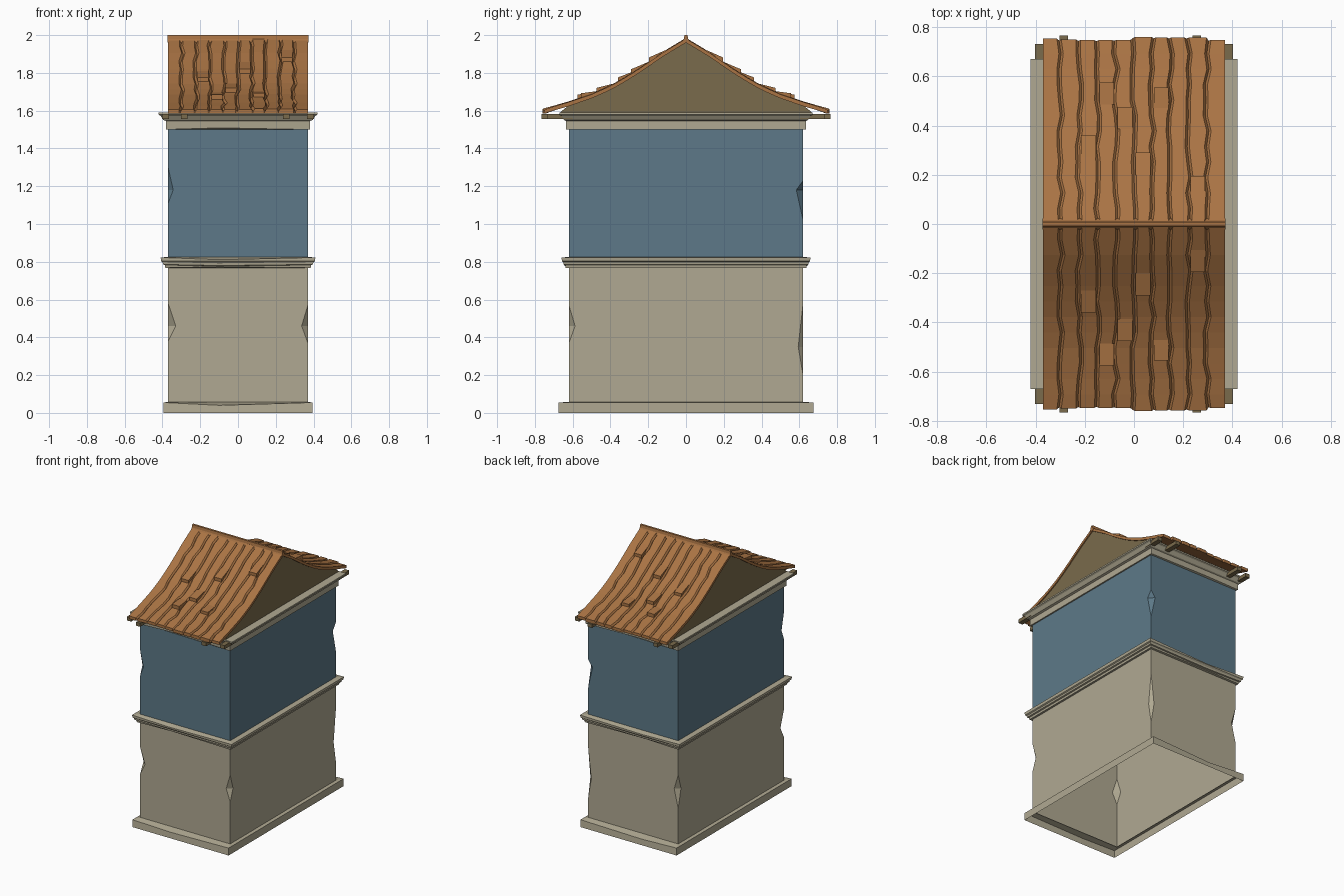
import bpy, bmesh, random

if "Cube" in bpy.data.objects:
    bpy.data.objects.remove(bpy.data.objects["Cube"])

random.seed(4)


def material(name, rgb):
    m = bpy.data.materials.new(name)
    lin = [(c / 255 / 12.92) if c < 10 else ((c / 255 + 0.055) / 1.055) ** 2.4 for c in rgb]
    m.diffuse_color = (*lin, 1)
    m.use_nodes = True
    m.node_tree.nodes["Principled BSDF"].inputs["Base Color"].default_value = m.diffuse_color
    return m


STONE = material("beige_stone", (176, 169, 146))
BLUE = material("blue_plaster", (93, 121, 136))
ROOF = material("brown_roof", (170, 116, 68))
WOOD = material("olive_wood", (122, 107, 76))


def build(name, verts, faces, mat):
    bm = bmesh.new()
    vs = [bm.verts.new(v) for v in verts]
    for f in faces:
        bm.faces.new([vs[i] for i in f])
    bmesh.ops.recalc_face_normals(bm, faces=bm.faces)
    me = bpy.data.meshes.new(name)
    bm.to_mesh(me)
    bm.free()
    me.materials.append(mat)
    ob = bpy.data.objects.new(name, me)
    bpy.context.collection.objects.link(ob)
    return ob


def moulding(name, rings, mat, cap=False):
    """Loft of rectangles (half x, half y, z, sag); sag moves the front/back edge middles."""
    verts, faces = [], []
    for hx, hy, z, sag in rings:
        m = hy - abs(sag) * 0.6
        verts += [(-hx, -hy, z), (-0.1, -m, z + sag), (hx, -hy, z),
                  (hx, hy, z), (-0.1, m, z + sag), (-hx, hy, z)]
    for r in range(len(rings) - 1):
        for i in range(6):
            j = (i + 1) % 6
            faces.append((r * 6 + i, r * 6 + j, r * 6 + 6 + j, r * 6 + 6 + i))
    if cap:
        faces.append(range(len(verts) - 6, len(verts)))
    return build(name, verts, faces, mat)


CORNERS = [(-1, -1), (1, -1), (1, 1), (-1, 1)]
HX, HY = 0.37, 0.62


def wall(name, z0, z1, chips, mat):
    """Four-sided shell with chipped corners: corner -> (low, middle, high, depth)."""
    verts, faces, ids = [], [], {}

    def v(key, p):
        if key not in ids:
            ids[key] = len(verts)
            verts.append(p)
        return ids[key]

    def column(c, side):
        x, y = CORNERS[c][0] * HX, CORNERS[c][1] * HY
        out = [v((c, "bottom"), (x, y, z0))]
        if c in chips:
            lo, mid, hi, d = chips[c]
            if side % 2 == 0:
                p = (x - CORNERS[c][0] * d, y, mid)
            else:
                p = (x, y - CORNERS[c][1] * d, mid)
            out += [v((c, "lo"), (x, y, lo)), v((c, side % 2), p), v((c, "hi"), (x, y, hi))]
        return out + [v((c, "top"), (x, y, z1))]

    for s in range(4):
        faces.append(column((s + 1) % 4, s) + column(s, s)[::-1])
    for c in chips:
        for end in ("lo", "hi"):
            faces.append((ids[(c, end)], ids[(c, 0)], ids[(c, 1)]))
    return build(name, verts, faces, mat)


def prism(name, section, x0, x1, mat):
    """Closed (y, z) outline extruded along x."""
    n = len(section)
    verts = [(x, y, z) for x in (x0, x1) for y, z in section]
    faces = [range(n), range(n, 2 * n)]
    faces += [(i, (i + 1) % n, n + (i + 1) % n, n + i) for i in range(n)]
    return build(name, verts, faces, mat)


# Plinth, walls and mouldings
moulding("plinth", [(.395, .675, 0, 0), (.395, .675, .055, -.015), (HX, HY, .058, 0)], STONE)
wall("lower_wall", .05, .79, {0: (.38, .46, .58, .04), 1: (.37, .46, .57, .033),
                              2: (.20, .35, .58, .026), 3: (.32, .46, .57, .033)}, STONE)
moulding("middle_band", [(HX, HY, .768, 0), (.385, .637, .768, .006), (.387, .639, .783, -.006),
                         (.397, .648, .786, -.006), (.399, .65, .798, -.006), (.407, .656, .803, 0),
                         (.41, .66, .823, -.012), (HX, HY, .825, 0)], STONE)
wall("upper_wall", .79, 1.52, {0: (1.11, 1.18, 1.30, .027), 2: (1.02, 1.18, 1.23, .036)}, BLUE)
moulding("cornice", [(HX, HY, 1.5, 0), (.38, .635, 1.5, .009), (.38, .635, 1.545, 0),
                     (.395, .645, 1.55, 0), (.41, .66, 1.573, 0), (.42, .67, 1.579, 0),
                     (.42, .67, 1.59, 0)], STONE, cap=True)

# Curved roof outline, ridge to eave
PROFILE = [(0, 1.98), (.12, 1.908), (.24, 1.825), (.36, 1.75), (.48, 1.692), (.62, 1.644), (.755, 1.605)]


def roof_z(y):
    for (ya, za), (yb, zb) in zip(PROFILE, PROFILE[1:]):
        if y <= yb or yb == PROFILE[-1][0]:
            return za + (zb - za) * (y - ya) / (yb - ya)


# Gable infill
half = [(y, z - .015) for y, z in PROFILE[:-1]] + [(.67, 1.588)]
prism("gable", half + [(-y, z) for y, z in half[:0:-1]], -.362, .362, WOOD)

# Roof slopes: ten wavy planks parted by grooves
PLANKS, PITCH = 10, .074
ROWS = [.755 * i / 12 for i in range(13)]
lift = [random.uniform(0, .006) for _ in range(PLANKS)]
reach = [random.uniform(-.010, .006) for _ in range(PLANKS)]
grid = []
for r, y in enumerate(ROWS):
    row = [(-.37, lift[0], reach[0])]
    for b in range(1, PLANKS):
        x = -.37 + b * PITCH + random.uniform(-.009, .009)
        row += [(x - .009, lift[b - 1], reach[b - 1]), (x, -.010, reach[b] - .004), (x + .009, lift[b], reach[b])]
    row.append((.37, lift[-1], reach[-1]))
    last = r == len(ROWS) - 1
    grid.append([(x, y + (e if last else 0), roof_z(y) + dz) for x, dz, e in row])
nc, nr = len(grid[0]), len(ROWS)
for side, sgn in (("front", -1), ("back", 1)):
    verts = [(x, sgn * y, z) for row in grid for x, y, z in row]
    verts += [(x, sgn * y, roof_z(ROWS[r]) - .02) for r, row in enumerate(grid) for x, y, z in row]
    n, faces = nc * nr, []
    for r in range(nr - 1):
        for c in range(nc - 1):
            a = r * nc + c
            faces.append((a, a + 1, a + nc + 1, a + nc))
            faces.append((n + a, n + a + nc, n + a + nc + 1, n + a + 1))
        for c in (0, nc - 1):
            a = r * nc + c
            faces.append((a, a + nc, n + a + nc, n + a))
    for r in (0, nr - 1):
        for c in range(nc - 1):
            a = r * nc + c
            faces.append((a, a + 1, n + a + 1, n + a))
    build(side + "_roof_slope", verts, faces, ROOF)

    # Lifted plank ends
    for k, y in ((3, .575), (4, .475), (5, .29), (8, .195), (2, .36), (6, .555)):
        x, yi = -.37 + (k + .5) * PITCH, y - .09
        section = [(sgn * y, roof_z(y) - .008), (sgn * y, roof_z(y) + .026),
                   (sgn * yi, roof_z(yi) + .005), (sgn * yi, roof_z(yi) - .008)]
        prism(side + "_lifted_plank", section, x - .03, x + .03, ROOF)

    # Rafter ends under the eaves
    for x, w, y in ((-.384, .036, .732), (-.285, .034, .765), (.255, .036, .765), (.384, .036, .732)):
        section = [(sgn * .6, 1.556), (sgn * y, 1.556), (sgn * y, 1.583), (sgn * .6, 1.583)]
        prism(side + "_rafter", section, x - w / 2, x + w / 2, WOOD)

# Ridge board
prism("ridge_board", [(-.022, 1.962), (-.011, 1.98), (-.008, 2.0), (.008, 2.0), (.011, 1.98), (.022, 1.962)],
      -.372, .372, ROOF)
